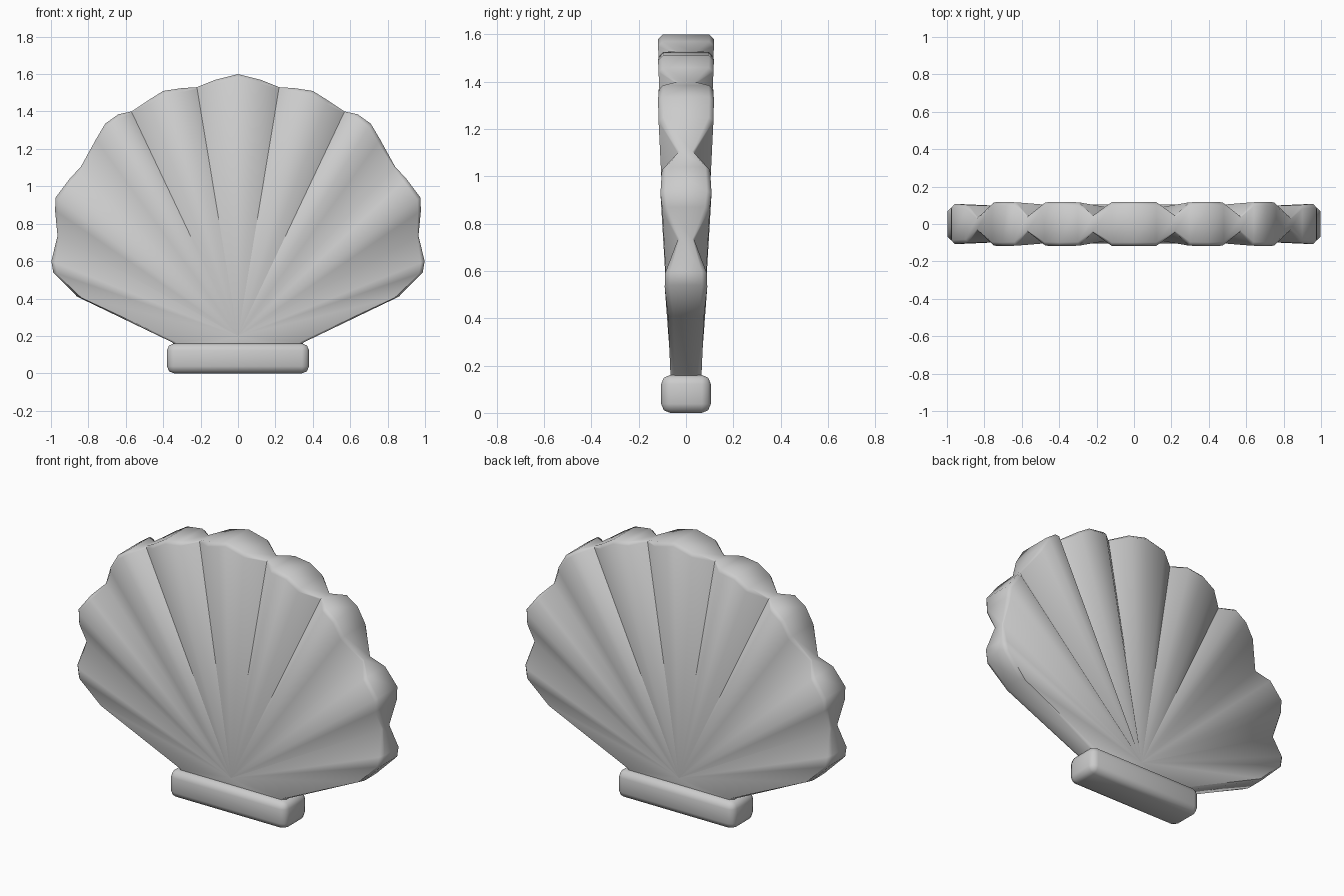
import bpy, bmesh
from mathutils import Vector

if "Cube" in bpy.data.objects:
    bpy.data.objects.remove(bpy.data.objects["Cube"])

HUB = Vector((0, 0.2))
HUB_H = 0.065

# Right half of the scalloped rim: x, z, half thickness, edge chamfer
HALF = [
    (0.00, 1.60, 0.118, 0.020), (0.12, 1.57, 0.118, 0.020),
    (0.22, 1.53, 0.045, 0.008),
    (0.30, 1.525, 0.116, 0.020), (0.40, 1.51, 0.118, 0.020), (0.48, 1.46, 0.116, 0.020),
    (0.57, 1.40, 0.042, 0.008),
    (0.64, 1.385, 0.116, 0.020), (0.71, 1.335, 0.118, 0.020), (0.76, 1.25, 0.116, 0.020),
    (0.84, 1.105, 0.035, 0.008),
    (0.90, 1.04, 0.102, 0.020), (0.975, 0.94, 0.108, 0.020), (0.978, 0.87, 0.100, 0.020),
    (0.965, 0.735, 0.035, 0.008),
    (0.998, 0.60, 0.088, 0.022), (0.988, 0.54, 0.090, 0.022),
    (0.86, 0.41, 0.076, 0.022), (0.35, 0.165, 0.066, 0.020),
    (0.32, 0.11, 0.064, 0.010),
]


def finish(name, bm, angle):
    bmesh.ops.recalc_face_normals(bm, faces=bm.faces)
    mesh = bpy.data.meshes.new(name)
    bm.to_mesh(mesh)
    bm.free()
    obj = bpy.data.objects.new(name, mesh)
    bpy.context.collection.objects.link(obj)
    bpy.ops.object.select_all(action='DESELECT')
    obj.select_set(True)
    bpy.context.view_layer.objects.active = obj
    bpy.ops.object.shade_smooth_by_angle(angle=angle)
    return obj


# Shell: ribs fan out from the hub on both sides, joined by a chamfered rim
bm = bmesh.new()
rim = HALF + [(-x, z, h, c) for x, z, h, c in reversed(HALF[1:])]
rings = {}
for side in (-1, 1):
    hub = bm.verts.new((HUB.x, side * HUB_H, HUB.y))
    inner, outer = [], []
    for x, z, h, c in rim:
        p = Vector((x, z))
        q = p + (HUB - p).normalized() * c
        inner.append(bm.verts.new((q.x, side * h, q.y)))
        outer.append(bm.verts.new((p.x, side * (h - c), p.y)))
    for i in range(len(rim)):
        j = (i + 1) % len(rim)
        bm.faces.new((hub, inner[i], inner[j]))
        bm.faces.new((inner[i], outer[i], outer[j], inner[j]))
    rings[side] = outer
for i in range(len(rim)):
    j = (i + 1) % len(rim)
    bm.faces.new((rings[-1][i], rings[-1][j], rings[1][j], rings[1][i]))
finish("scallop_shell", bm, 0.9)

# Hinge: rounded bar under the fan
bm = bmesh.new()
bmesh.ops.create_cube(bm, size=1)
for v in bm.verts:
    v.co = Vector((v.co.x * 0.76, v.co.y * 0.21, (v.co.z + 0.5) * 0.16))
bmesh.ops.bevel(bm, geom=list(bm.edges), offset=0.038, segments=2,
                profile=0.5, affect='EDGES')
finish("hinge_bar", bm, 0.9)
